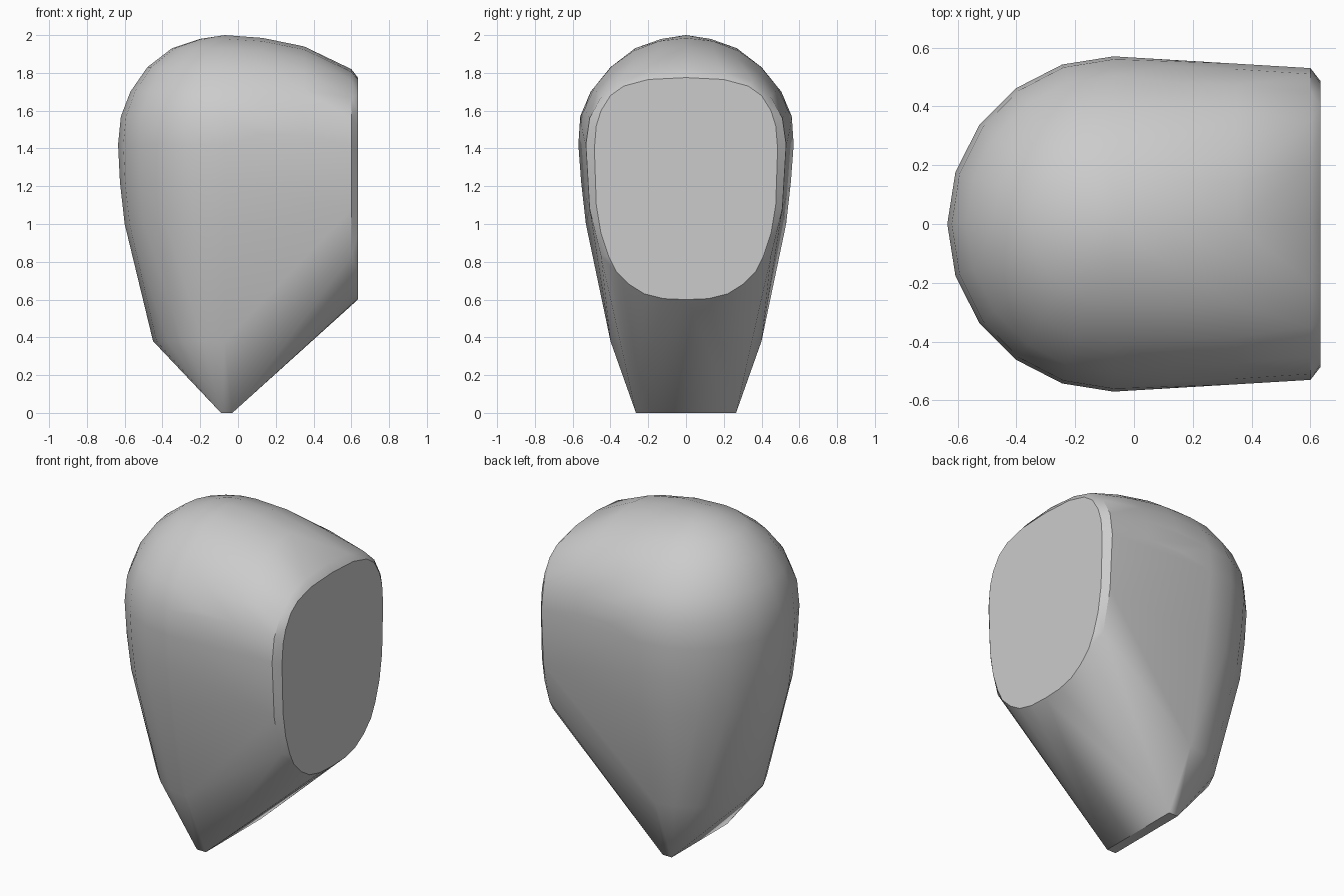
import bpy
import bmesh
from math import cos, sin, pi

cube = bpy.data.objects.get("Cube")
if cube:
    bpy.data.objects.remove(cube, do_unlink=True)

grey = bpy.data.materials.new("plain grey")
grey.use_nodes = True
colour = (0.6, 0.6, 0.6, 1)
grey.diffuse_color = colour
grey.node_tree.nodes["Principled BSDF"].inputs["Base Color"].default_value = colour

AXIS_X = -0.07
points = []

# Rounded back: half rings (height, depth towards -x, half width)
back_rings = [(0.38, 0.38, 0.40), (1.0, 0.53, 0.53), (1.22, 0.555, 0.555),
              (1.42, 0.565, 0.57), (1.57, 0.55, 0.56), (1.70, 0.50, 0.505),
              (1.83, 0.41, 0.40), (1.93, 0.28, 0.27), (1.98, 0.13, 0.13)]
for z, depth, width in back_rings:
    for i in range(11):
        a = pi * i / 10
        points.append((AXIS_X - depth * sin(a), width * cos(a), z))
points.append((AXIS_X, 0, 2.0))

# Rounded roof running forward to the collar
for x, width, rise in [(0.13, 0.557, 0.515), (0.35, 0.545, 0.47)]:
    for i in range(13):
        a = pi * i / 12
        points.append((x, width * cos(a), 1.47 + rise * sin(a)))

# Bottom edge
for x in (-0.09, -0.03):
    for y in (-0.265, 0.265):
        points.append((x, y, 0))

# Flat end and its bevelled collar: half outlines (y, z), mirrored in y
end_outline = [(0, 1.775), (0.2, 1.765), (0.33, 1.73), (0.4, 1.68), (0.45, 1.6),
               (0.475, 1.52), (0.485, 1.4), (0.475, 1.1), (0.45, 0.95),
               (0.41, 0.83), (0.37, 0.75), (0.3, 0.68), (0.22, 0.63),
               (0.12, 0.605), (0, 0.6)]
collar_outline = [(0, 1.82), (0.2, 1.805), (0.35, 1.76), (0.45, 1.67),
                  (0.51, 1.56), (0.53, 1.42), (0.51, 1.08), (0.45, 0.83)]
for x, outline in [(0.635, end_outline), (0.6, collar_outline)]:
    for y, z in outline:
        points += [(x, y, z), (x, -y, z)]

# Wrap all the sections in one convex skin
bm = bmesh.new()
for p in points:
    bm.verts.new(p)
bmesh.ops.remove_doubles(bm, verts=bm.verts[:], dist=0.001)
hull = bmesh.ops.convex_hull(bm, input=bm.verts[:])
spare = [v for v in bm.verts if not v.link_faces]
bmesh.ops.delete(bm, geom=spare, context='VERTS')
bmesh.ops.dissolve_limit(bm, angle_limit=0.01, verts=bm.verts[:], edges=bm.edges[:])
bmesh.ops.recalc_face_normals(bm, faces=bm.faces[:])

mesh = bpy.data.meshes.new("rounded_head")
bm.to_mesh(mesh)
bm.free()
mesh.materials.append(grey)
head = bpy.data.objects.new("rounded_head", mesh)
bpy.context.collection.objects.link(head)
bpy.context.view_layer.objects.active = head
head.select_set(True)
bpy.ops.object.shade_smooth_by_angle(angle=pi / 6)
